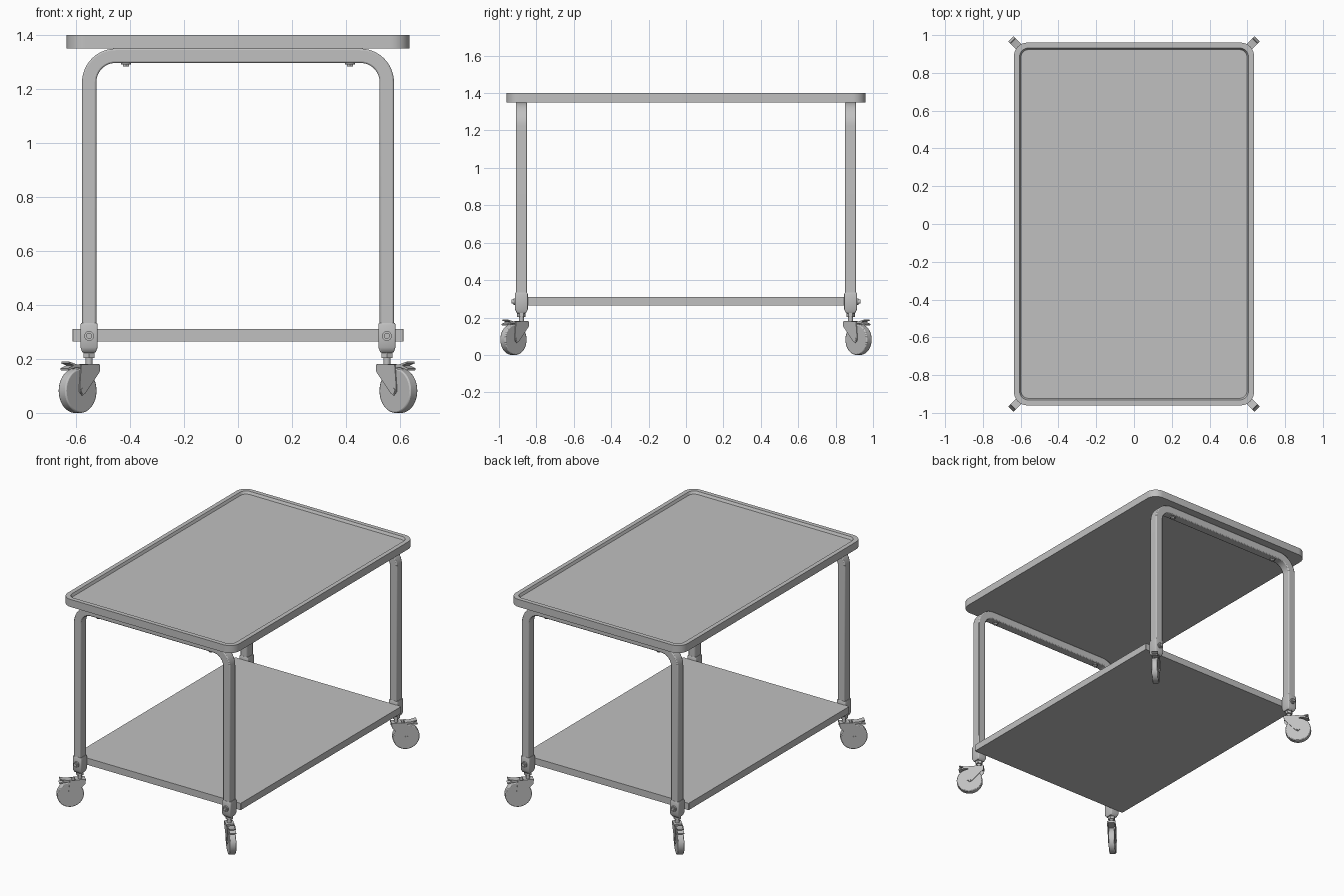
import bpy, bmesh, math
from mathutils import Matrix, Vector

cube = bpy.data.objects.get("Cube")
if cube:
    bpy.data.objects.remove(cube)

GREY = (0.53, 0.53, 0.53, 1)
metal = bpy.data.materials.new("plain grey")
metal.use_nodes = True
metal.diffuse_color = GREY
metal.node_tree.nodes["Principled BSDF"].inputs["Base Color"].default_value = GREY

LEG_X, LEG_Y = 0.552, 0.88


def finish(name, bm, matrix=None, bevel=0):
    bmesh.ops.recalc_face_normals(bm, faces=bm.faces)
    mesh = bpy.data.meshes.new(name)
    bm.to_mesh(mesh)
    bm.free()
    mesh.materials.append(metal)
    obj = bpy.data.objects.new(name, mesh)
    bpy.context.collection.objects.link(obj)
    if matrix:
        obj.matrix_world = matrix
    if bevel:
        mod = obj.modifiers.new("soft edges", "BEVEL")
        mod.width, mod.segments, mod.limit_method = bevel, 2, "ANGLE"
    bpy.ops.object.select_all(action="DESELECT")
    obj.select_set(True)
    bpy.context.view_layer.objects.active = obj
    bpy.ops.object.shade_smooth_by_angle(angle=math.radians(35))
    return obj


def arc(cx, cy, r, start, end, n):
    steps = [math.radians(start + (end - start) * i / n) for i in range(n + 1)]
    return [(cx + r * math.cos(a), cy + r * math.sin(a)) for a in steps]


def loft(name, rings, matrix=None, n=6):
    """Stack rounded rectangles given as (half x, half y, corner radius, z)."""
    bm = bmesh.new()
    loops = []
    for hx, hy, r, z in rings:
        pts = []
        for q, (sx, sy) in enumerate([(1, 1), (-1, 1), (-1, -1), (1, -1)]):
            pts += arc(sx * (hx - r), sy * (hy - r), r, q * 90, q * 90 + 90, n)
        loops.append([bm.verts.new((x, y, z)) for x, y in pts])
    for a, b in zip(loops, loops[1:]):
        for i in range(len(a)):
            j = (i + 1) % len(a)
            bm.faces.new((a[i], a[j], b[j], b[i]))
    bm.faces.new(loops[0])
    bm.faces.new(loops[-1])
    return finish(name, bm, matrix)


def plate(name, outline, y0, y1, matrix=None, bevel=0):
    """Extrude an x-z outline from y0 to y1."""
    bm = bmesh.new()
    face = bm.faces.new([bm.verts.new((x, y0, z)) for x, z in outline])
    ext = bmesh.ops.extrude_face_region(bm, geom=[face])["geom"]
    verts = [v for v in ext if isinstance(v, bmesh.types.BMVert)]
    bmesh.ops.translate(bm, verts=verts, vec=(0, y1 - y0, 0))
    return finish(name, bm, matrix, bevel)


def cylinder(name, radius, depth, centre, axis="Z", matrix=None, sides=32, bevel=0):
    bm = bmesh.new()
    bmesh.ops.create_cone(bm, cap_ends=True, segments=sides, radius1=radius,
                          radius2=radius, depth=depth)
    if axis == "Y":
        bmesh.ops.rotate(bm, verts=bm.verts, matrix=Matrix.Rotation(math.pi / 2, 3, "X"))
    bmesh.ops.translate(bm, verts=bm.verts, vec=centre)
    return finish(name, bm, matrix, bevel)


# Tray top with a raised rim, and the flat lower shelf
loft("tray_top", [(0.635, 0.96, 0.07, 1.35), (0.635, 0.96, 0.07, 1.40),
                  (0.606, 0.931, 0.045, 1.40), (0.598, 0.923, 0.04, 1.383)], n=10)
loft("lower_shelf", [(0.613, 0.848, 0.002, 0.265), (0.613, 0.848, 0.002, 0.31)], n=1)

# Arched leg frames at both ends
OUT, INN = 0.578, 0.525
right_outer = arc(OUT - 0.125, 1.35 - 0.125, 0.125, 0, 90, 14)
right_inner = arc(INN - 0.072, 1.30 - 0.075, 0.072, 0, 90, 14)
half = [(OUT, 0.3)] + right_outer
inner_half = [(INN, 0.3)] + right_inner
outline = (half + [(-x, z) for x, z in reversed(half)]
           + [(-x, z) for x, z in inner_half] + list(reversed(inner_half)))
for end, sy in (("front", -1), ("back", 1)):
    plate(end + "_leg_frame", outline, sy * LEG_Y - 0.03, sy * LEG_Y + 0.03, bevel=0.006)
    for side, sx in (("left", 1), ("right", -1)):
        tag = end + "_" + side
        # Screw under the cross bar
        cylinder(tag + "_bar_washer", 0.019, 0.008, (sx * 0.415, sy * LEG_Y, 1.296), sides=24)
        cylinder(tag + "_bar_screw", 0.013, 0.02, (sx * 0.415, sy * LEG_Y, 1.293), sides=6)

        # Socket, bolt and neck at the foot of the leg
        foot = Matrix.Translation((sx * LEG_X, sy * LEG_Y, 0))
        loft(tag + "_leg_socket", [(0.018, 0.02, 0.006, 0.222), (0.025, 0.025, 0.006, 0.225),
                                   (0.032, 0.034, 0.006, 0.243), (0.032, 0.034, 0.006, 0.325),
                                   (0.03, 0.031, 0.006, 0.333)], foot, n=3)
        cylinder(tag + "_socket_washer", 0.018, 0.01, (0, sy * 0.038, 0.285), "Y", foot, 24)
        cylinder(tag + "_socket_bolt", 0.011, 0.02, (0, sy * 0.042, 0.285), "Y", foot, 12)
        cylinder(tag + "_caster_nut", 0.023, 0.02, (0, 0, 0.214), "Z", foot, 6)
        cylinder(tag + "_caster_stem", 0.013, 0.04, (0, 0, 0.192), "Z", foot, 20)

        # Caster turned outwards; local x is the trailing direction
        turn = foot @ Matrix.Rotation(math.atan2(sy, sx), 4, "Z")
        cylinder(tag + "_wheel", 0.082, 0.04, (0.06, 0, 0.082), "Y", turn, 48, 0.005)
        cylinder(tag + "_axle", 0.01, 0.058, (0.06, 0, 0.082), "Y", turn, 16)
        cheek = [(-0.032, 0.18), (-0.03, 0.152), (0.045, 0.072), (0.06, 0.065),
                 (0.074, 0.078), (0.074, 0.1), (0.07, 0.14), (0.066, 0.18)]
        for name, y in (("inner", -0.026), ("outer", 0.022)):
            plate(tag + "_fork_" + name, cheek, y, y + 0.004, turn)
        loft(tag + "_fork_crown", [(0.032, 0.026, 0.012, 0.168), (0.032, 0.026, 0.012, 0.181)], turn)

        # Brake pedal above the wheel
        pedal = [(0.05, 0.166), (0.09, 0.168), (0.128, 0.158), (0.13, 0.165),
                 (0.1, 0.176), (0.126, 0.184), (0.124, 0.19), (0.085, 0.18), (0.05, 0.18)]
        plate(tag + "_brake_pedal", pedal, -0.02, 0.02, turn)
